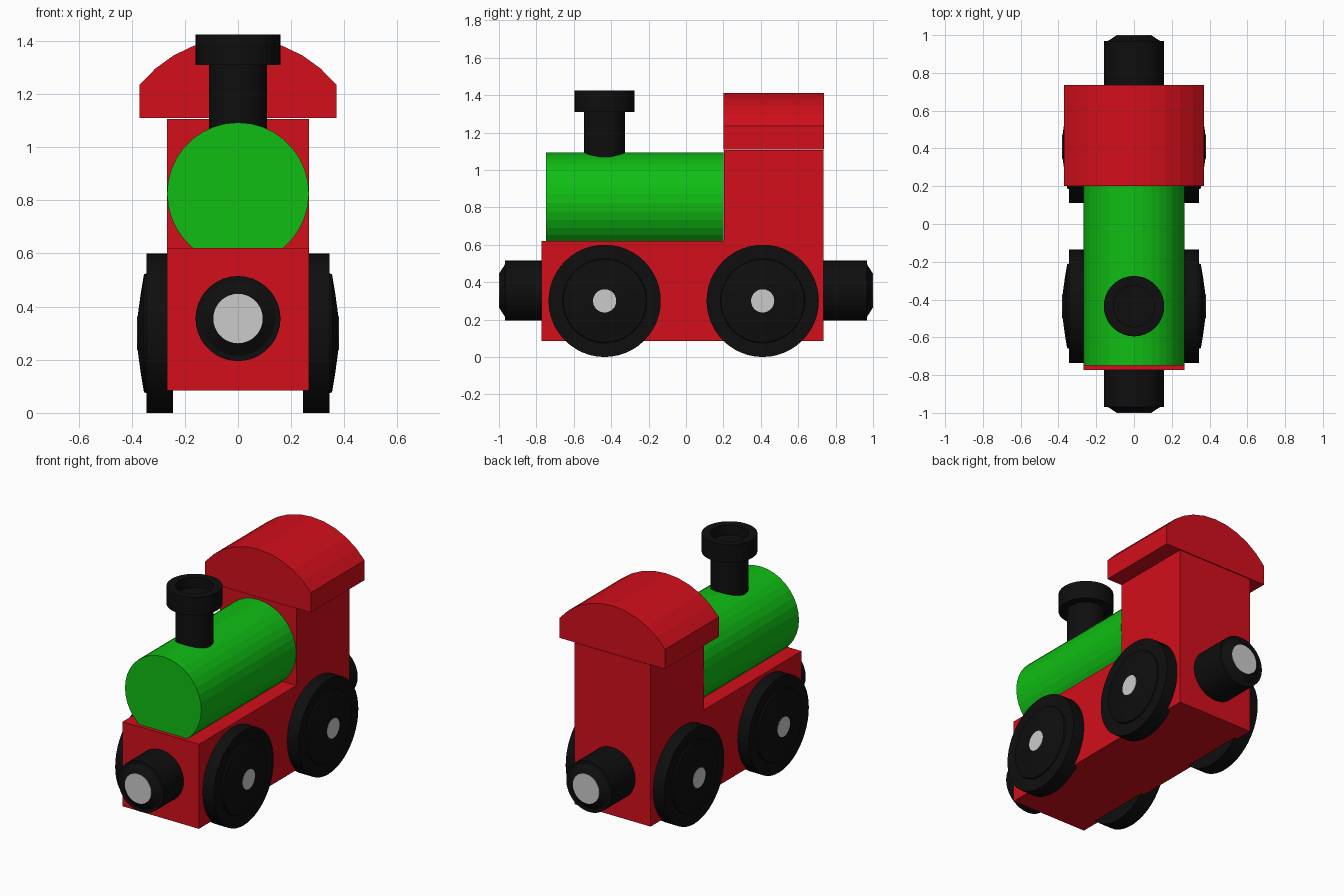
import bpy, bmesh
from math import pi, sin, cos, asin, sqrt
from mathutils import Matrix, Vector

if "Cube" in bpy.data.objects:
    bpy.data.objects.remove(bpy.data.objects["Cube"])


def material(name, rgb):
    m = bpy.data.materials.new(name)
    m.diffuse_color = (*rgb, 1)
    m.use_nodes = True
    m.node_tree.nodes["Principled BSDF"].inputs["Base Color"].default_value = m.diffuse_color
    return m


RED = material("red_paint", (0.65, 0.0046, 0.011))
GREEN = material("green_paint", (0.51, 0.005, 0.007)[1::-1] + (0.007,))
BLACK = material("black_paint", (0.0045, 0.0045, 0.0048))
AXES = {"+x": Matrix.Rotation(pi / 2, 4, "Y"), "-x": Matrix.Rotation(-pi / 2, 4, "Y"),
        "+y": Matrix.Rotation(-pi / 2, 4, "X"), "-y": Matrix.Rotation(pi / 2, 4, "X"),
        "+z": Matrix.Identity(4)}


def finish(name, bm, mat):
    bmesh.ops.recalc_face_normals(bm, faces=bm.faces)
    me = bpy.data.meshes.new(name)
    bm.to_mesh(me)
    bm.free()
    ob = bpy.data.objects.new(name, me)
    bpy.context.collection.objects.link(ob)
    if mat:
        me.materials.append(mat)
    return ob


def extrude(name, points, depth, mat):
    """Extrude a closed outline of 3D points along a vector."""
    bm = bmesh.new()
    face = bm.faces.new([bm.verts.new(p) for p in points])
    out = bmesh.ops.extrude_face_region(bm, geom=[face], use_keep_orig=True)
    moved = [v for v in out["geom"] if isinstance(v, bmesh.types.BMVert)]
    bmesh.ops.translate(bm, verts=moved, vec=depth)
    return finish(name, bm, mat)


def lathe(name, profile, axis, origin, mat, sides=36):
    """Spin (radius, height) pairs around an axis; both ends are capped."""
    bm = bmesh.new()
    rings = [[bm.verts.new((r * cos(2 * pi * i / sides), r * sin(2 * pi * i / sides), h))
              for i in range(sides)] for r, h in profile]
    for a, b in zip(rings, rings[1:]):
        for i in range(sides):
            j = (i + 1) % sides
            bm.faces.new((a[i], a[j], b[j], b[i]))
    bm.faces.new(rings[0])
    bm.faces.new(rings[-1])
    bm.transform(Matrix.Translation(origin) @ AXES[axis])
    return finish(name, bm, mat)


def arc(radius, cz, half_angle, y, n):
    """Points of an upward arc in the xz plane, from right to left."""
    return [(radius * sin(t), y, cz + radius * cos(t))
            for t in (half_angle * (1 - 2 * i / n) for i in range(n + 1))]


# Chassis and cab in one L-shaped block
side = [(-0.772, 0.085), (0.735, 0.085), (0.735, 1.107), (0.203, 1.107),
        (0.203, 0.62), (-0.772, 0.62)]
extrude("chassis_and_cab", [(-0.267, y, z) for y, z in side], (0.534, 0, 0), RED)

# Arched cab roof with straight eaves
rise, half = 0.177, 0.37
R = (half ** 2 + rise ** 2) / (2 * rise)
roof = [(half, 0.2, 1.11)] + arc(R, 1.412 - R, asin(half / R), 0.2, 10) + [(-half, 0.2, 1.11)]
extrude("cab_roof", roof, (0, 0.537, 0), RED)

# Boiler, flat where it sits on the chassis
br, bz = 0.267, 0.826
cut = pi - asin(sqrt(br ** 2 - (bz - 0.62) ** 2) / br)
extrude("boiler", arc(br, bz, cut, -0.748, 28), (0, 0.948, 0), GREEN)

# Chimney with a hollow cap
lathe("chimney", [(0.11, 1.02), (0.11, 1.31), (0.16, 1.31), (0.16, 1.424),
                  (0.11, 1.424), (0.11, 1.36)], "+z", (0, -0.435, 0), BLACK)

# Wheels with domed centres and hubcaps
for end, y in (("front", -0.435), ("rear", 0.41)):
    for label, axis in (("right", "+x"), ("left", "-x")):
        at = Vector((0, y, 0.3))
        lathe(f"{end}_{label}_wheel",
              [(0.3, 0.245), (0.3, 0.345), (0.225, 0.345), (0.222, 0.354),
               (0.15, 0.366), (0.062, 0.378)], axis, at, BLACK, 48)
        lathe(f"{end}_{label}_hubcap", [(0.062, 0.36), (0.062, 0.38)], axis, at, None)

# Buffers with metal faces
for end, axis, start in (("front", "-y", 0.765), ("rear", "+y", 0.73)):
    at = Vector((0, 0, 0.355))
    lathe(f"{end}_buffer", [(0.16, start), (0.16, 0.968), (0.14, 0.968), (0.093, 0.998)],
          axis, at, BLACK)
    lathe(f"{end}_buffer_face", [(0.093, 0.98), (0.093, 1.0)], axis, at, None)
